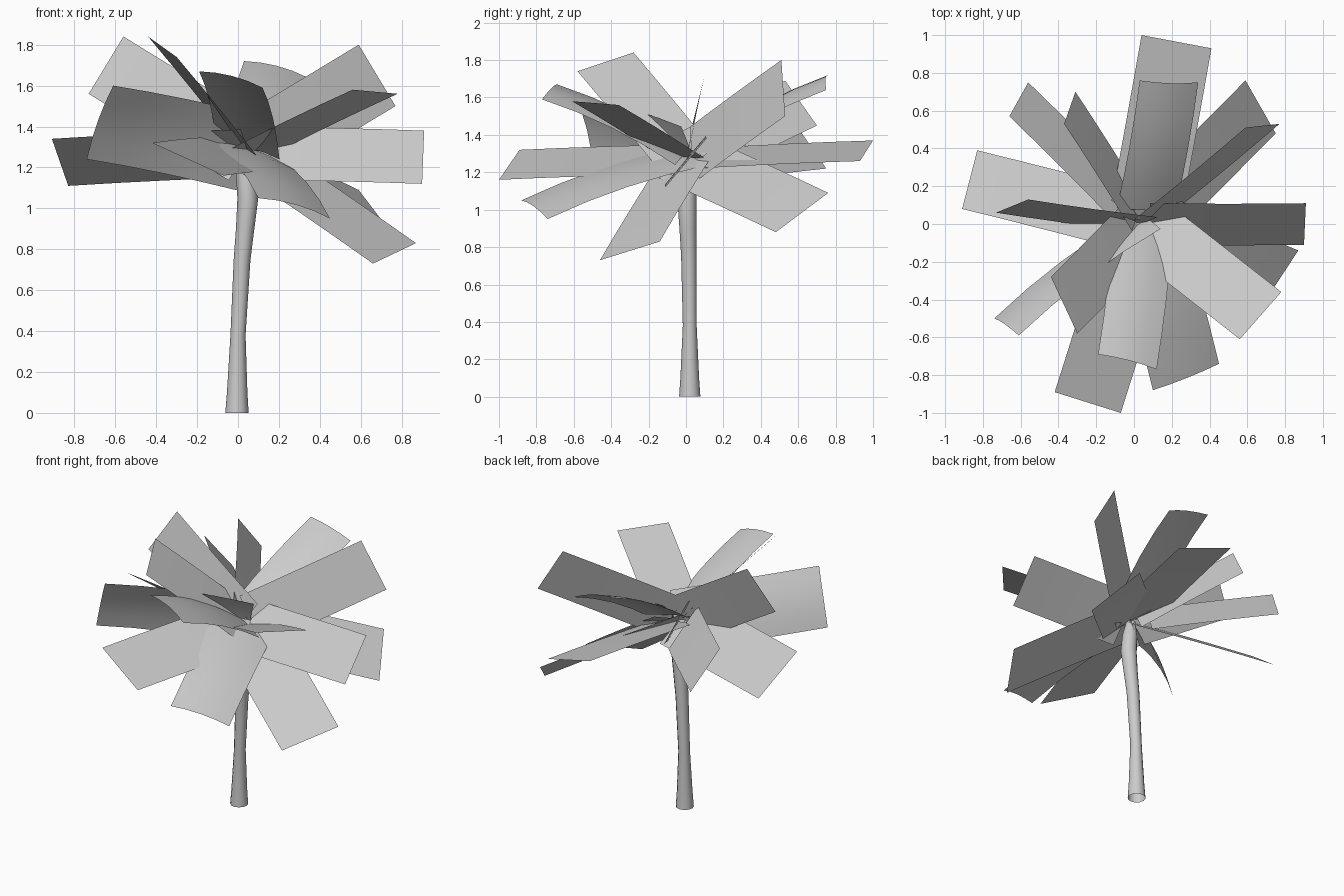
import bpy
import bmesh
from math import cos, sin, tau
from mathutils import Vector

cube = bpy.data.objects.get("Cube")
if cube:
    bpy.data.objects.remove(cube, do_unlink=True)

# Single plain grey used for the whole tree
grey = bpy.data.materials.new("plain_grey")
grey.use_nodes = True
colour = (0.6, 0.6, 0.6, 1)
grey.diffuse_color = colour
grey.node_tree.nodes["Principled BSDF"].inputs["Base Color"].default_value = colour


def finish(name, bm):
    """Turn a bmesh into a smooth shaded, coloured object."""
    for face in bm.faces:
        face.smooth = True
    mesh = bpy.data.meshes.new(name)
    bm.to_mesh(mesh)
    bm.free()
    mesh.materials.append(grey)
    obj = bpy.data.objects.new(name, mesh)
    bpy.context.collection.objects.link(obj)


def make_trunk(name, rings, sides):
    """Loft circles given as (x, y, z, radius) into an open tube."""
    bm = bmesh.new()
    loops = []
    for x, y, z, radius in rings:
        angles = [tau * i / sides for i in range(sides)]
        loops.append([bm.verts.new((x + radius * cos(a), y + radius * sin(a), z))
                      for a in angles])
    for lower, upper in zip(loops, loops[1:]):
        for i in range(sides):
            j = (i + 1) % sides
            bm.faces.new((lower[i], lower[j], upper[j], upper[i]))
    finish(name, bm)


def make_frond(name, tip_a, tip_b, crown, arch, ridge, rows=4, columns=4):
    """Rectangular blade of fixed proportions, reaching from the crown to two tip corners."""
    tip_a, tip_b = Vector(tip_a), Vector(tip_b)
    across = tip_b - tip_a
    tip = (tip_a + tip_b) / 2
    along = (tip - crown).normalized() * across.length * 2.42
    normal = across.cross(along).normalized()
    if normal.z < 0:
        normal.negate()
    bm = bmesh.new()
    grid = []
    for r in range(rows + 1):
        t = r / rows
        line = []
        for c in range(columns + 1):
            s = c / columns
            lift = arch * 4 * t * (1 - t) + ridge * 4 * s * (1 - s)
            line.append(bm.verts.new(tip - along * (1 - t) + across * (s - 0.5)
                                     + normal * lift))
        grid.append(line)
    for near, far in zip(grid, grid[1:]):
        for c in range(columns):
            bm.faces.new((near[c], near[c + 1], far[c + 1], far[c]))
    finish(name, bm)


# Slender leaning trunk
make_trunk("trunk", [
    (-.005, .02, 0, .057),
    (-.004, .02, .1, .05),
    (0, .02, .38, .037),
    (.02, .015, .75, .041),
    (.035, .01, .9, .045),
    (.048, .005, 1.05, .051),
    (.038, .005, 1.17, .048),
    (.03, .005, 1.27, .03),
], sides=12)

# Crown of fronds, each set by its two outer corners
crown = Vector((.05, 0, 1.27))
flat_fronds = [
    ((.04, 1, 1.37), (.41, .93, 1.26)),
    ((.59, .51, 1.8), (.77, .53, 1.5)),
    ((.59, .76, 1.09), (.75, .48, .88)),
    ((-.37, .53, 1.69), (-.31, .7, 1.45)),
    ((-.66, .57, 1.48), (-.56, .75, 1.22)),
    ((.91, .11, 1.38), (.9, -.11, 1.12)),
    ((.87, -.14, .83), (.66, -.46, .73)),
    ((-.91, .08, 1.34), (-.83, .39, 1.11)),
    ((-.56, .13, 1.84), (-.73, .06, 1.56)),
    ((.78, -.36, 1.56), (.56, -.61, 1.58)),
    ((-.42, -.89, 1.32), (-.07, -1, 1.16)),
    ((-.44, -.28, 1.84), (-.3, -.58, 1.74)),
]
arched_fronds = [
    ((.03, .76, 1.72), (.34, .75, 1.64)),
    ((.1, -.88, 1.05), (.45, -.74, .95)),
    ((-.19, -.69, 1.67), (.12, -.77, 1.59)),
    ((-.61, -.59, 1.6), (-.74, -.5, 1.24)),
]
for number, (tip_a, tip_b) in enumerate(flat_fronds, 1):
    make_frond(f"flat_frond_{number}", tip_a, tip_b, crown, arch=0.004, ridge=0)
for number, (tip_a, tip_b) in enumerate(arched_fronds, 1):
    make_frond(f"arched_frond_{number}", tip_a, tip_b, crown, arch=0.03, ridge=0.02)
